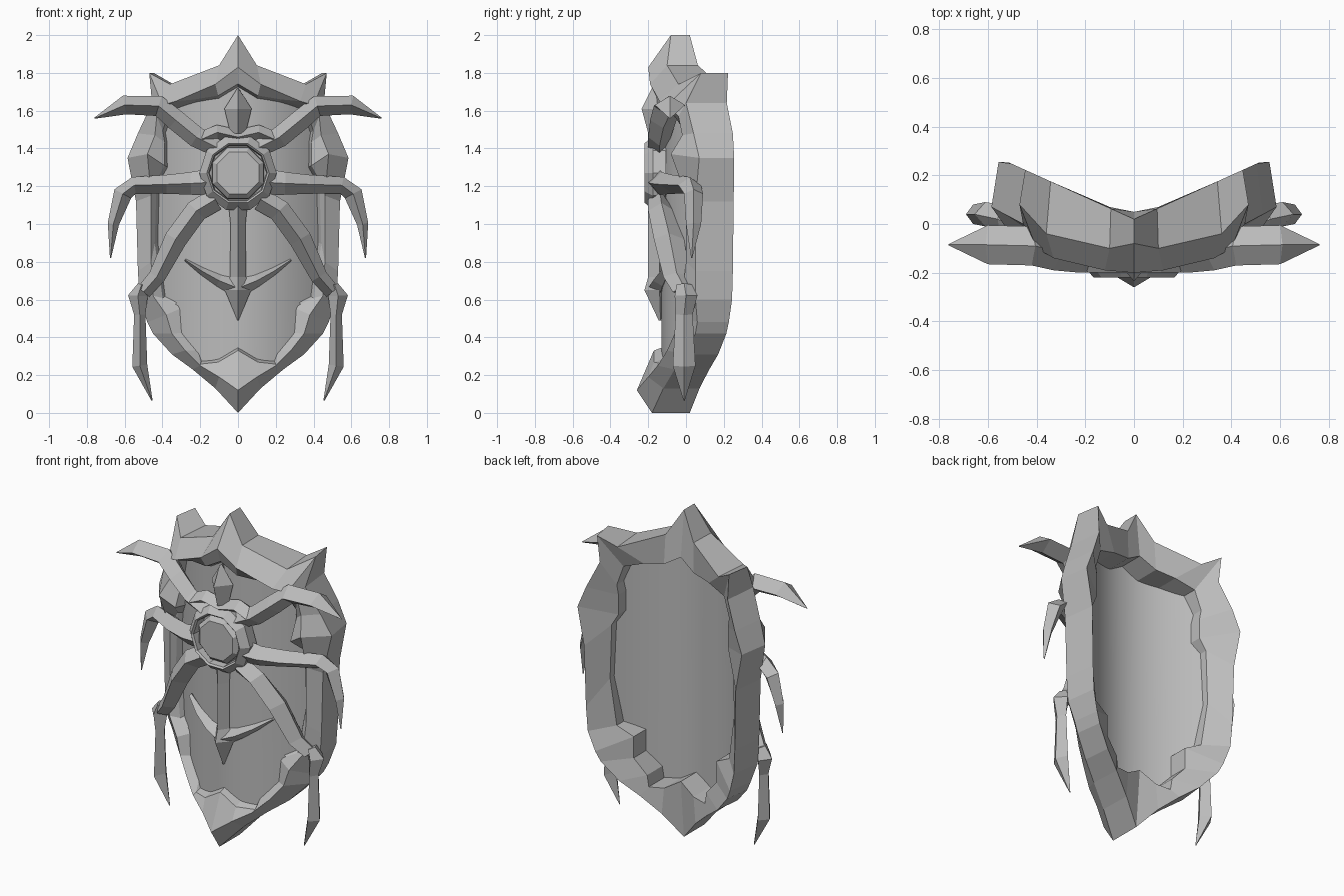
import bpy, bmesh, math
from mathutils import Vector

cube = bpy.data.objects.get("Cube")
if cube:
    bpy.data.objects.remove(cube)

stone = bpy.data.materials.new("grey_stone")
stone.use_nodes = True
GREY = (0.5, 0.5, 0.5, 1)
stone.diffuse_color = GREY
stone.node_tree.nodes["Principled BSDF"].inputs["Base Color"].default_value = GREY


def finish(name, bm, mirror=False):
    """Turn a bmesh into a named object, optionally mirrored across x."""
    bmesh.ops.remove_doubles(bm, verts=bm.verts, dist=0.0005)
    if mirror:
        copy = bmesh.ops.duplicate(bm, geom=bm.verts[:] + bm.edges[:] + bm.faces[:])["geom"]
        for v in copy:
            if isinstance(v, bmesh.types.BMVert):
                v.co.x *= -1
        bmesh.ops.remove_doubles(bm, verts=bm.verts, dist=0.0005)
    bmesh.ops.recalc_face_normals(bm, faces=bm.faces)
    mesh = bpy.data.meshes.new(name)
    bm.to_mesh(mesh)
    bm.free()
    mesh.materials.append(stone)
    obj = bpy.data.objects.new(name, mesh)
    bpy.context.collection.objects.link(obj)
    return obj


def skin(bm, loops, caps=True):
    """Bridge a row of closed vertex loops with quads."""
    rings = [[bm.verts.new(p) for p in loop] for loop in loops]
    count = len(rings[0])
    for a, b in zip(rings, rings[1:]):
        for i in range(count):
            j = (i + 1) % count
            bm.faces.new((a[i], a[j], b[j], b[i]))
    if caps:
        bm.faces.new(rings[0])
        bm.faces.new(rings[-1])


def panel_y(x):
    """Front surface of the curved panel."""
    return -.13 + 1.1 * x * x


def limb(name, path, mirror=True):
    """Diamond-section limb; path rows are x, z, y, half width, half depth.
    Its back never passes through the panel."""
    bm = bmesh.new()
    loops = []
    for i, (x, z, y, w, d) in enumerate(path):
        before, after = path[max(i - 1, 0)], path[min(i + 1, len(path) - 1)]
        along = Vector((after[0] - before[0], 0, after[1] - before[1])).normalized()
        side = Vector((-along.z, 0, along.x)) * w
        mid = Vector((x, y, z))
        back = Vector((x, min(y + d, panel_y(x) + .015), z))
        loops.append([mid - Vector((0, d, 0)), mid + side, back, mid - side])
    skin(bm, loops)
    return finish(name, bm, mirror)


def lathe(name, profile, sides, z):
    """Spin rows of radius, y about the front-to-back axis at height z."""
    bm = bmesh.new()
    angles = [math.tau * (i + .5) / sides for i in range(sides)]
    skin(bm, [[(r * math.sin(a), y, z + r * math.cos(a)) for a in angles]
              for r, y in profile])
    return finish(name, bm)


# Rim stations: outer x, z, front y; ridge x, z, y; inner x, z
RIM = [
    (0, 2, -.08, 0, 1.83, -.2, 0, 1.72),
    (.1, 1.84, -.1, .12, 1.74, -.19, .1, 1.66),
    (.36, 1.74, -.04, .33, 1.65, -.14, .22, 1.64),
    (.47, 1.8, .08, .4, 1.63, -.1, .34, 1.6),
    (.455, 1.64, 0, .43, 1.57, -.04, .38, 1.48),
    (.53, 1.48, .04, .44, 1.47, -.02, .37, 1.42),
    (.585, 1.35, .07, .48, 1.37, -.08, .37, 1.3),
    (.54, 1.12, .05, .46, 1.15, 0, .41, 1.23),
    (.53, .75, .05, .46, .8, 0, .42, .9),
    (.52, .6, .05, .45, .62, -.02, .38, .62),
    (.48, .48, .06, .38, .52, -.05, .28, .57),
    (.45, .42, .05, .35, .42, -.06, .28, .44),
    (.35, .31, 0, .28, .33, -.1, .2, .35),
    (.24, .23, -.06, .2, .25, -.15, .19, .28),
    (.12, .13, -.12, .1, .19, -.2, .1, .29),
    (0, 0, -.18, 0, .12, -.26, 0, .35),
]
bm = bmesh.new()
loops = []
for ox, oz, fy, rx, rz, ry, ix, iz in RIM:
    loops.append([(ox * .95, min(.255, .02 + .43 * ox), oz), (ox, fy, oz), (rx, ry, rz),
                  (ix * 1.05, max(ry + .03, -.17), 1 + (iz - 1) * 1.03),
                  (ix, panel_y(ix) + .015, iz), (ix, .05 + .2 * ix, iz)])
skin(bm, loops, caps=False)
finish("shield_rim", bm, mirror=True)

# Curved panel: columns whose ends are buried in the rim
EDGES = [(0, 1.75, .28), (.1, 1.69, .22), (.2, 1.67, .25), (.3, 1.66, .36),
         (.38, 1.57, .56), (.43, 1.2, .8)]
bm = bmesh.new()
columns = []
for a, b in zip(EDGES, EDGES[1:]):
    for t in (0, .25, .5, .75, 1):
        x, top, low = [p + (q - p) * t for p, q in zip(a, b)]
        y = panel_y(x)
        columns.append([(x, y, top), (x, y, low), (x, y + .03, low), (x, y + .03, top)])
skin(bm, columns, caps=False)
panel = finish("curved_panel", bm, mirror=True)
bpy.context.view_layer.objects.active = panel
panel.select_set(True)
bpy.ops.object.shade_smooth_by_angle(angle=math.radians(30))
panel.select_set(False)

# Central boss: ring and faceted gem
lathe("boss_ring", [(.2, -.105), (.205, -.175), (.165, -.22), (.155, -.21), (.15, -.15)],
      10, 1.27)
lathe("boss_gem", [(.15, -.14), (.145, -.185), (.12, -.21)], 8, 1.27)

# Three pairs of jointed limbs
limb("upper_limb", [
    (.1, 1.4, -.14, .05, .06), (.22, 1.46, -.14, .055, .06), (.33, 1.55, -.12, .055, .07),
    (.42, 1.625, -.09, .055, .08), (.6, 1.63, -.085, .05, .08), (.76, 1.56, -.085, .003, .003)])
limb("middle_limb", [
    (.16, 1.22, -.14, .07, .06), (.25, 1.215, -.13, .06, .06), (.38, 1.21, -.07, .05, .07),
    (.55, 1.205, .02, .045, .06), (.61, 1.16, .04, .05, .05),
    (.66, 1, .04, .03, .04), (.675, .82, .03, .003, .003)])
limb("lower_limb", [
    (.12, 1.13, -.14, .06, .06), (.22, 1.07, -.13, .06, .07), (.33, .92, -.09, .06, .08),
    (.43, .72, -.05, .045, .07), (.5, .64, -.01, .04, .06)])
limb("lower_claw", [
    (.51, .68, -.01, .02, .04), (.53, .62, 0, .052, .06), (.52, .52, -.01, .03, .045),
    (.52, .25, -.01, .04, .06), (.455, .065, -.01, .003, .003)])
limb("boss_brow", [
    (0, 1.46, -.14, .04, .06), (.11, 1.485, -.14, .04, .06), (.19, 1.45, -.14, .04, .06)])

# Crest gem above the boss
limb("crest_gem", [
    (0, 1.72, -.16, .003, .02), (0, 1.61, -.15, .072, .085), (0, 1.48, -.15, .04, .05)],
    mirror=False)

# Hanging blade and its curved crossbar
limb("blade", [
    (0, 1.1, -.14, .05, .06), (0, 1, -.14, .04, .06), (0, .72, -.14, .042, .06),
    (0, .65, -.14, .07, .08), (0, .49, -.135, .003, .01)], mirror=False)
limb("blade_crossbar", [
    (0, .66, -.14, .05, .06), (.1, .7, -.125, .032, .05),
    (.19, .75, -.095, .02, .04), (.28, .81, -.055, .006, .02)])
